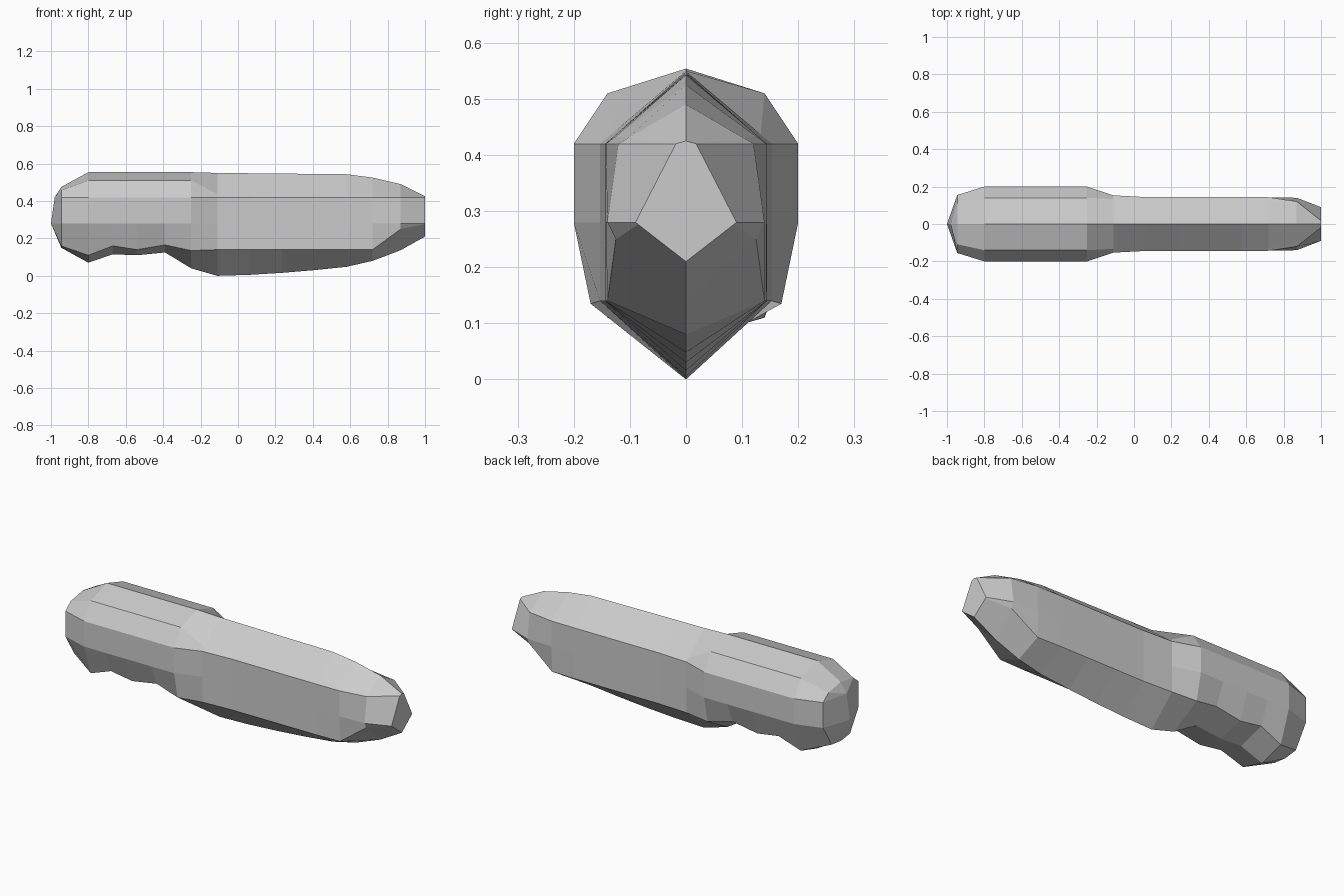
import bpy, bmesh

if "Cube" in bpy.data.objects:
    bpy.data.objects.remove(bpy.data.objects["Cube"])

MID_Z, UP_Z = .28, .42   # heights of the two straight side edges


def ring(bm, x, keel, low_y, low_z, width, top, up=1.0, ridge=False, lean=0):
    """Mirrored ten-point section: keel, low edge, two side edges, shoulder, top."""
    if ridge:
        shoulder = (.7 * width, UP_Z + (top - UP_Z) * .67)
    else:
        shoulder = (.87 * width * up, UP_Z + (top - UP_Z) * .13)
    half = [(low_y, low_z), (width, MID_Z), (width * up, UP_Z), shoulder]
    loop = [(0, keel)] + half + [(0, top)] + [(-y, z) for y, z in reversed(half)]
    return [bm.verts.new((x + (lean if z > .3 else 0), y, z)) for y, z in loop]


bm = bmesh.new()

# Rounded butt, its end edge leaning slightly
rings = [ring(bm, -1, MID_Z, 0, MID_Z, 0, UP_Z, lean=.02),
         ring(bm, -.945, .15, .08, .16, .155, .475, ridge=True)]

# Handle with finger grips underneath: x, keel, low edge
for x, keel, low_y, low_z in [(-.80, .07, .14, .11), (-.67, .115, .15, .16),
                              (-.54, .11, .15, .14), (-.39, .125, .15, .165),
                              (-.25, .04, .17, .135)]:
    rings.append(ring(bm, x, keel, low_y, low_z, .20, .554, ridge=True))

# Straight forward body with a gently rising keel
for i in range(5):
    t = i / 4
    w = .153 if i == 0 else .144
    rings.append(ring(bm, -.11 + .69 * t, .048 * t ** 1.6, w, .14, w, .55 - .007 * t))

# Tapered nose
rings.append(ring(bm, .72, .08, .14, .14, .143, .525))
rings.append(ring(bm, .87, .137, .125, .25, .14, .49, up=.86))
rings.append(ring(bm, 1, .21, .085, .276, .09, .425, up=.2))

# Skin between sections and nose cap
for a, b in zip(rings, rings[1:]):
    for j in range(len(a)):
        k = (j + 1) % len(a)
        bm.faces.new((a[j], a[k], b[k], b[j]))
bm.faces.new(rings[-1])

# Collapse the butt to a single edge and tidy normals
bmesh.ops.remove_doubles(bm, verts=bm.verts, dist=.0005)
bmesh.ops.recalc_face_normals(bm, faces=bm.faces)

mesh = bpy.data.meshes.new("gripped_body")
bm.to_mesh(mesh)
bm.free()
body = bpy.data.objects.new("gripped_body", mesh)
bpy.context.collection.objects.link(body)
